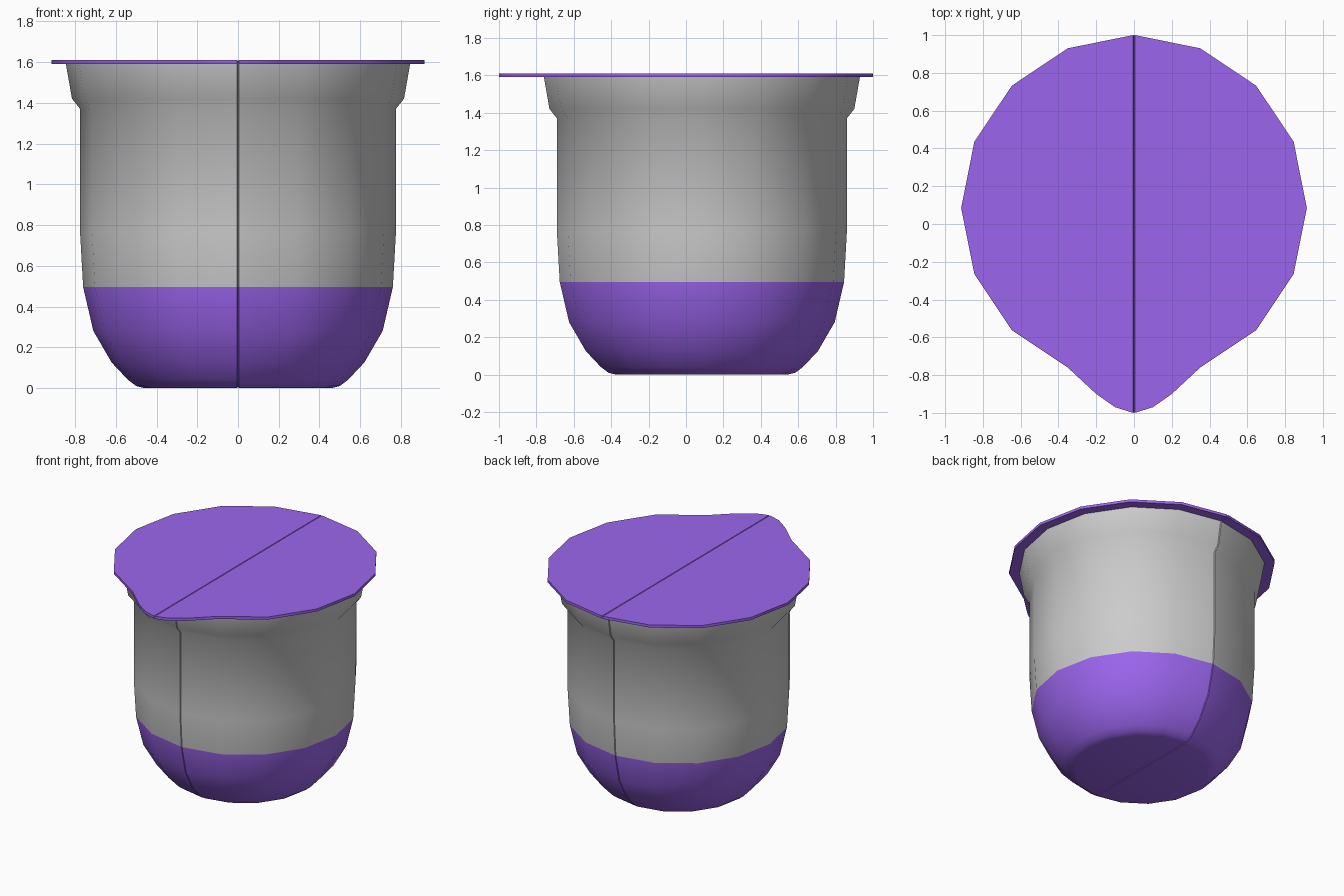
import bpy, bmesh, math
from mathutils import Matrix

if "Cube" in bpy.data.objects:
    bpy.data.objects.remove(bpy.data.objects["Cube"])

CY = 0.085      # centre of the round body; the lid tab sticks out to the front
SEAM = 0.004    # half width of the fine seam groove at x = 0

purple = bpy.data.materials.new("purple")
purple.diffuse_color = (0.33, 0.13, 0.85, 1)
purple.use_nodes = True
purple.node_tree.nodes["Principled BSDF"].inputs["Base Color"].default_value = purple.diffuse_color


def arc(r, last):
    """Right half of a 16-sided ring, from the back towards the front."""
    return [(r * math.sin(k * math.pi / 8), CY + r * math.cos(k * math.pi / 8))
            for k in range(last + 1)]


def ring(points, z, depth, dz):
    """Half ring with a sunken seam vertex at each end."""
    pts = [(max(x, SEAM), y, z) for x, y in points]
    back, front = pts[0], pts[-1]
    return ([(0, back[1] - depth, z + dz)] + pts +
            [(0, front[1] + depth, z + dz)])


def build(name, rings, caps, mats, slot_of, angle):
    """Skin half rings, cap them, mirror across x and shade."""
    bm = bmesh.new()
    rows = [[bm.verts.new(p) for p in r] for r in rings]
    for i, (a, b) in enumerate(zip(rows, rows[1:])):
        for k in range(len(a) - 1):
            f = bm.faces.new((a[k], a[k + 1], b[k + 1], b[k]))
            f.material_index = slot_of(i)
    for c in caps:
        r = rows[c]
        for loop in (r[1:-1], (r[0], r[1], r[-2], r[-1])):
            bm.faces.new(loop).material_index = slot_of(0)
    bmesh.ops.mirror(bm, geom=bm.verts[:] + bm.edges[:] + bm.faces[:],
                     matrix=Matrix.Identity(4), merge_dist=0.0005, axis='X')
    bmesh.ops.recalc_face_normals(bm, faces=bm.faces[:])
    mesh = bpy.data.meshes.new(name)
    bm.to_mesh(mesh)
    bm.free()
    for m in mats:
        mesh.materials.append(m)
    ob = bpy.data.objects.new(name, mesh)
    bpy.context.collection.objects.link(ob)
    bpy.ops.object.select_all(action='DESELECT')
    ob.select_set(True)
    bpy.context.view_layer.objects.active = ob
    bpy.ops.object.shade_smooth_by_angle(angle=math.radians(angle))
    return ob


# Cup: rounded base in purple, grey wall, flared shoulder under the lid
profile = [(0.46, 0.0), (0.50, 0.01), (0.54, 0.04), (0.62, 0.125),
           (0.71, 0.28), (0.76, 0.495), (0.775, 0.76), (0.775, 1.37),
           (0.815, 1.42), (0.845, 1.592)]
cup_rings = [ring(arc(r, 8), z, 0.008, 0.008 if z < 0.1 else 0)
             for r, z in profile]
build("cup", cup_rings, [0], [None, purple], lambda i: 1 if i < 5 else 0, 46)

# Lid: thin peel-off foil with a rounded pull tab at the front
outline = arc(0.915, 7) + [(0.20, -0.90), (0.10, -0.97), (0.0, -1.0)]
lid_rings = [ring(outline, 1.59, 0.004, 0.006),
             ring(outline, 1.61, 0.004, -0.006)]
build("lid", lid_rings, [0, 1], [purple], lambda i: 0, 30)
